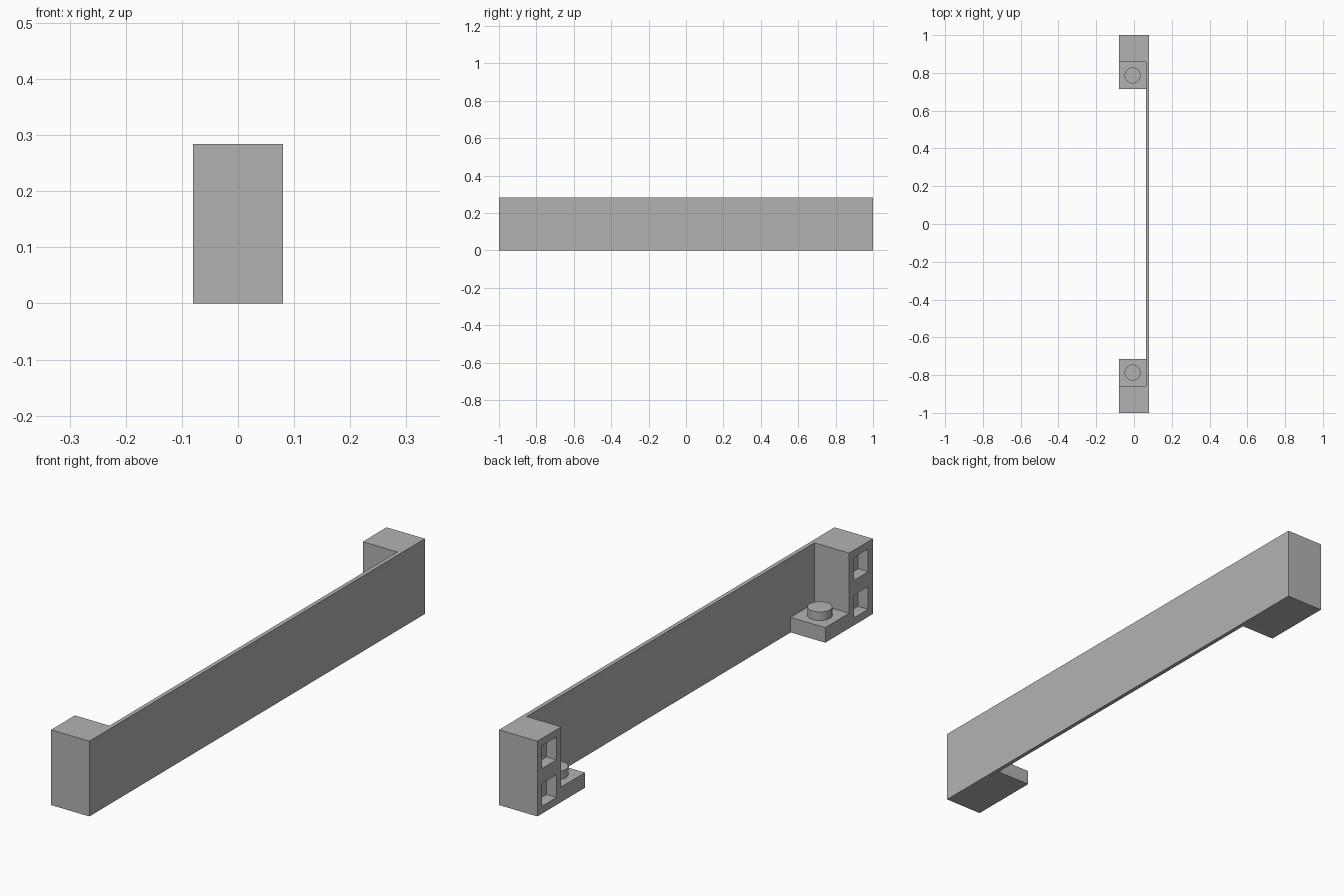
import bpy
import bmesh
from mathutils import Matrix, Vector

if "Cube" in bpy.data.objects:
    bpy.data.objects.remove(bpy.data.objects["Cube"], do_unlink=True)

# Main sizes
HALF_W = 0.08       # half width across x
HEIGHT = 0.284
INNER_X = 0.0645    # inner face of the thin wall
CELL = 0.142        # side of one square module
POST_Y = 1 - CELL   # inner face of the end posts
PLATE_H = 0.057
HOLE = 0.086
HOLE_DEPTH = 0.042
STUD_R = 0.0425
STUD_H = 0.032

grey = bpy.data.materials.new("grey plastic")
grey.use_nodes = True
COLOUR = (0.45, 0.45, 0.45, 1)
grey.diffuse_color = COLOUR
grey.node_tree.nodes["Principled BSDF"].inputs["Base Color"].default_value = COLOUR


def add_object(name, bm):
    bmesh.ops.recalc_face_normals(bm, faces=bm.faces[:])
    mesh = bpy.data.meshes.new(name)
    bm.to_mesh(mesh)
    bm.free()
    mesh.materials.append(grey)
    obj = bpy.data.objects.new(name, mesh)
    bpy.context.scene.collection.objects.link(obj)
    return obj


def add_box(bm, low, high):
    low, high = Vector(low), Vector(high)
    place = Matrix.Translation((low + high) / 2) @ Matrix.Diagonal((*(high - low), 1))
    bmesh.ops.create_cube(bm, size=1, matrix=place)


# Thin wall with a post at each end, extruded from one plan outline
bm = bmesh.new()
outline = [(HALF_W, -1), (HALF_W, 1), (-HALF_W, 1), (-HALF_W, POST_Y),
           (INNER_X, POST_Y), (INNER_X, -POST_Y), (-HALF_W, -POST_Y), (-HALF_W, -1)]
base = bm.faces.new([bm.verts.new((x, y, 0)) for x, y in outline])
top = bmesh.ops.extrude_face_region(bm, geom=[base], use_keep_orig=True)["geom"]
bmesh.ops.translate(bm, vec=(0, 0, HEIGHT),
                    verts=[v for v in top if isinstance(v, bmesh.types.BMVert)])
panel = add_object("wall_and_end_posts", bm)

# Two square sockets in the inner side of each post
bm = bmesh.new()
for side in (-1, 1):
    y = side * (1 - CELL / 2)
    for z in (HEIGHT / 4, HEIGHT * 3 / 4):
        add_box(bm, (-HALF_W - 0.05, y - HOLE / 2, z - HOLE / 2),
                (-HALF_W + HOLE_DEPTH, y + HOLE / 2, z + HOLE / 2))
cutter = add_object("socket_cutter", bm)
cutter.hide_render = True
cut = panel.modifiers.new("sockets", "BOOLEAN")
cut.operation = "DIFFERENCE"
cut.solver = "EXACT"
cut.object = cutter
bpy.context.view_layer.objects.active = panel
bpy.ops.object.modifier_apply(modifier=cut.name)
bpy.data.objects.remove(cutter, do_unlink=True)

# Low plate with a round stud beside each post
for side, label in ((-1, "front"), (1, "back")):
    y = side * (POST_Y - CELL / 2)
    x = (INNER_X - HALF_W) / 2
    bm = bmesh.new()
    add_box(bm, (-HALF_W, y - CELL / 2, 0), (INNER_X, y + CELL / 2, PLATE_H))
    add_object(label + "_plate", bm)

    bm = bmesh.new()
    bmesh.ops.create_cone(bm, cap_ends=True, segments=40, radius1=STUD_R, radius2=STUD_R,
                          depth=STUD_H,
                          matrix=Matrix.Translation((x, y, PLATE_H + STUD_H / 2)))
    for face in bm.faces:
        face.smooth = len(face.verts) == 4
    for edge in bm.edges:
        edge.smooth = all(f.smooth for f in edge.link_faces)
    add_object(label + "_stud", bm)
